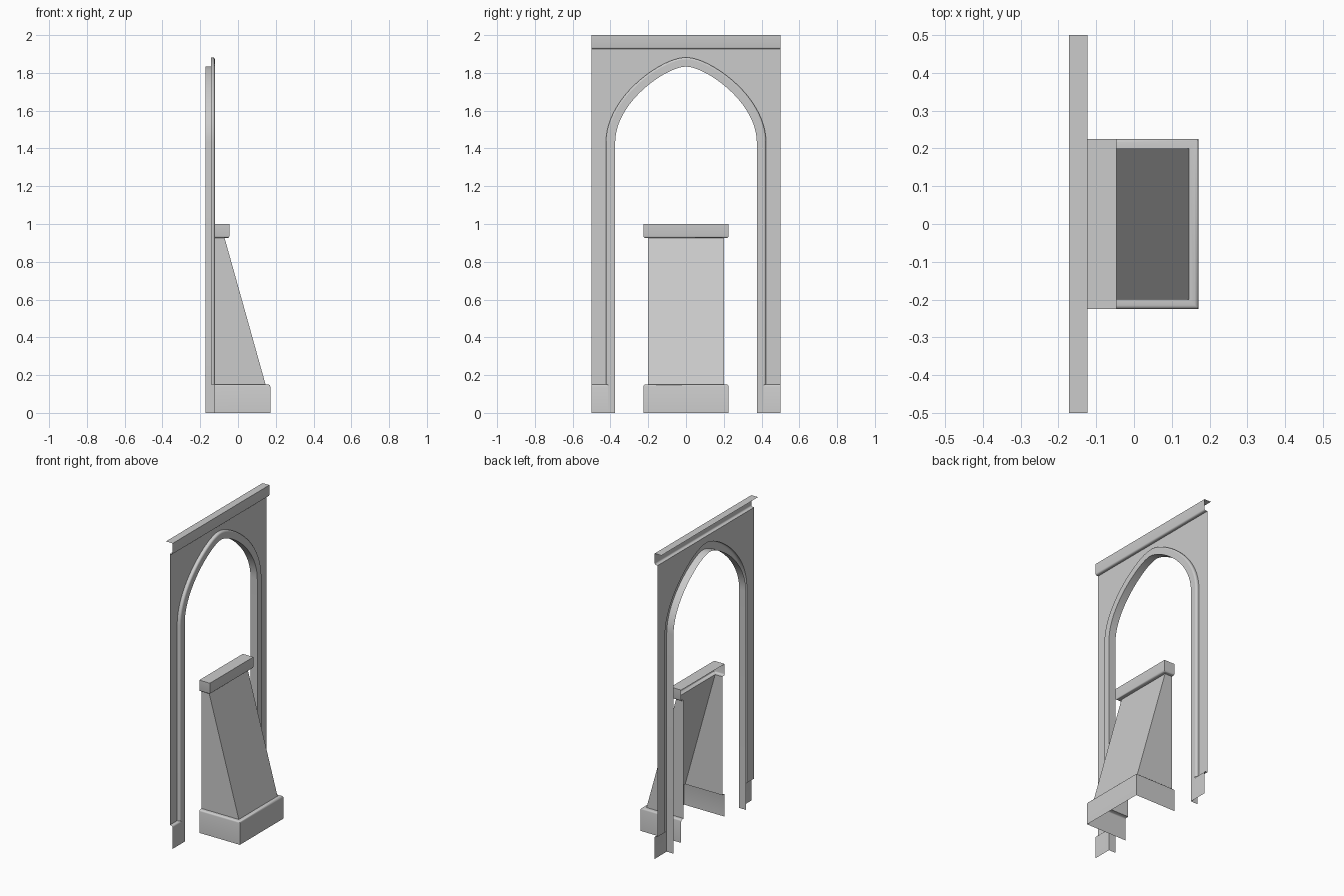
import bpy, bmesh, math

if "Cube" in bpy.data.objects:
    bpy.data.objects.remove(bpy.data.objects["Cube"])

BACK, WALL, FACE = -0.172, -0.144, -0.123   # x of rear edge, wall sheet, raised face
R = 0.010                                   # edge rounding
PLINTH, CORNICE = 0.15, 1.926
HALF = 0.5


def arc(cx, cy, a0, a1, n=3):
    """Rounded corner of radius R between two angles in degrees."""
    return [(cx + R * math.cos(math.radians(a0 + (a1 - a0) * i / n)),
             cy + R * math.sin(math.radians(a0 + (a1 - a0) * i / n))) for i in range(n + 1)]


def sheet(name, rows, mirror=False, cap=False):
    """Skin rows of points into an open surface facing +x."""
    bm = bmesh.new()
    grid = [[bm.verts.new(p) for p in row] for row in rows]
    for a, b in zip(grid, grid[1:]):
        for i in range(len(a) - 1):
            bm.faces.new((a[i], a[i + 1], b[i + 1], b[i]))
    if cap:
        bm.faces.new(grid[-1])
    bmesh.ops.recalc_face_normals(bm, faces=bm.faces)
    if sum(f.normal.x * f.calc_area() for f in bm.faces) < 0:
        bmesh.ops.reverse_faces(bm, faces=bm.faces)
    mesh = bpy.data.meshes.new(name)
    bm.to_mesh(mesh)
    bm.free()
    ob = bpy.data.objects.new(name, mesh)
    bpy.context.collection.objects.link(ob)
    if mirror:
        mod = ob.modifiers.new("mirror", 'MIRROR')
        mod.use_axis = (False, True, False)
    bpy.ops.object.select_all(action='DESELECT')
    ob.select_set(True)
    bpy.context.view_layer.objects.active = ob
    bpy.ops.object.shade_smooth_by_angle(angle=math.radians(35))
    return ob


# Pointed arch path (half): straight jamb, then a curve; stored with its normal
P = [(0.375, 1.43), (0.375, 1.65), (0.10, 1.833), (0.0, 1.833)]
path = [((0.375, 0.0), (1, 0)), ((0.375, PLINTH), (1, 0))]
N = 24
for k in range(N + 1):
    t = k / N
    w = [(1 - t) ** 3, 3 * t * (1 - t) ** 2, 3 * t * t * (1 - t), t ** 3]
    d = [3 * (1 - t) ** 2, 6 * t * (1 - t), 3 * t * t]
    y, z = (sum(w[i] * P[i][c] for i in range(4)) for c in (0, 1))
    dy, dz = (sum(d[i] * (P[i + 1][c] - P[i][c]) for i in range(3)) for c in (0, 1))
    s = math.hypot(dy, dz)
    path.append(((y, z), (dz / s, -dy / s)))


def offset(item, o):
    (y, z), (ny, nz) = item
    return y + ny * o, z + nz * o


def sweep(profile, items):
    return [[(x, *offset(it, o)) for o, x in profile] for it in items]


# Raised arch moulding: soffit and face all the way down, rounded outer side above the plinth
BAND = 0.049
sheet("arch_face", sweep([(0, BACK), (0, FACE), (BAND - R, FACE)], path), True)
outer = arc(BAND - R, FACE - R, 90, 0) + [(BAND, WALL)]
sheet("arch_outer_edge", sweep(outer, path[1:]), True)

# Wall sheet between the arch and the straight sides, up to the cornice
edge = [offset(it, BAND) for it in path[1:]] + [(0, CORNICE)]
sheet("wall_panel", [[(WALL, y, z), (WALL, HALF, z)] for y, z in edge], True)

# Plinth block at each foot and cornice across the top, as straight extrusions
plinth = [(FACE, 0)] + arc(FACE - R, PLINTH - R, 0, 90) + [(WALL, PLINTH)]
sheet("wall_plinth", [[(x, y, z) for y in (0.375 + BAND - R, HALF)] for x, z in plinth], True)
cornice = [(WALL, CORNICE)] + arc(FACE - R, CORNICE + R, -90, 0) + [(FACE, 2.0), (BACK, 2.0)]
sheet("cornice", [[(x, y, z) for y in (-HALF, HALF)] for x, z in cornice])

# Buttress: open-backed U-shaped rings (front x, half width, height), stacked and capped
rings = [(0.171, 0.225, 0)]
rings += [(0.171 + o, 0.225 + o, z) for o, z in arc(-R, PLINTH - R, 0, 90)]
rings += [(0.146, 0.2, PLINTH), (-0.071, 0.2, 0.926)]
rings += [(-0.046 + o, 0.225 + o, z) for o, z in arc(-R, 0.926 + R, -90, 0)]
rings += [(-0.046, 0.225, 1.0)]
sheet("buttress", [[(FACE, -w, z), (f, -w, z), (f, w, z), (FACE, w, z)] for f, w, z in rings], cap=True)
